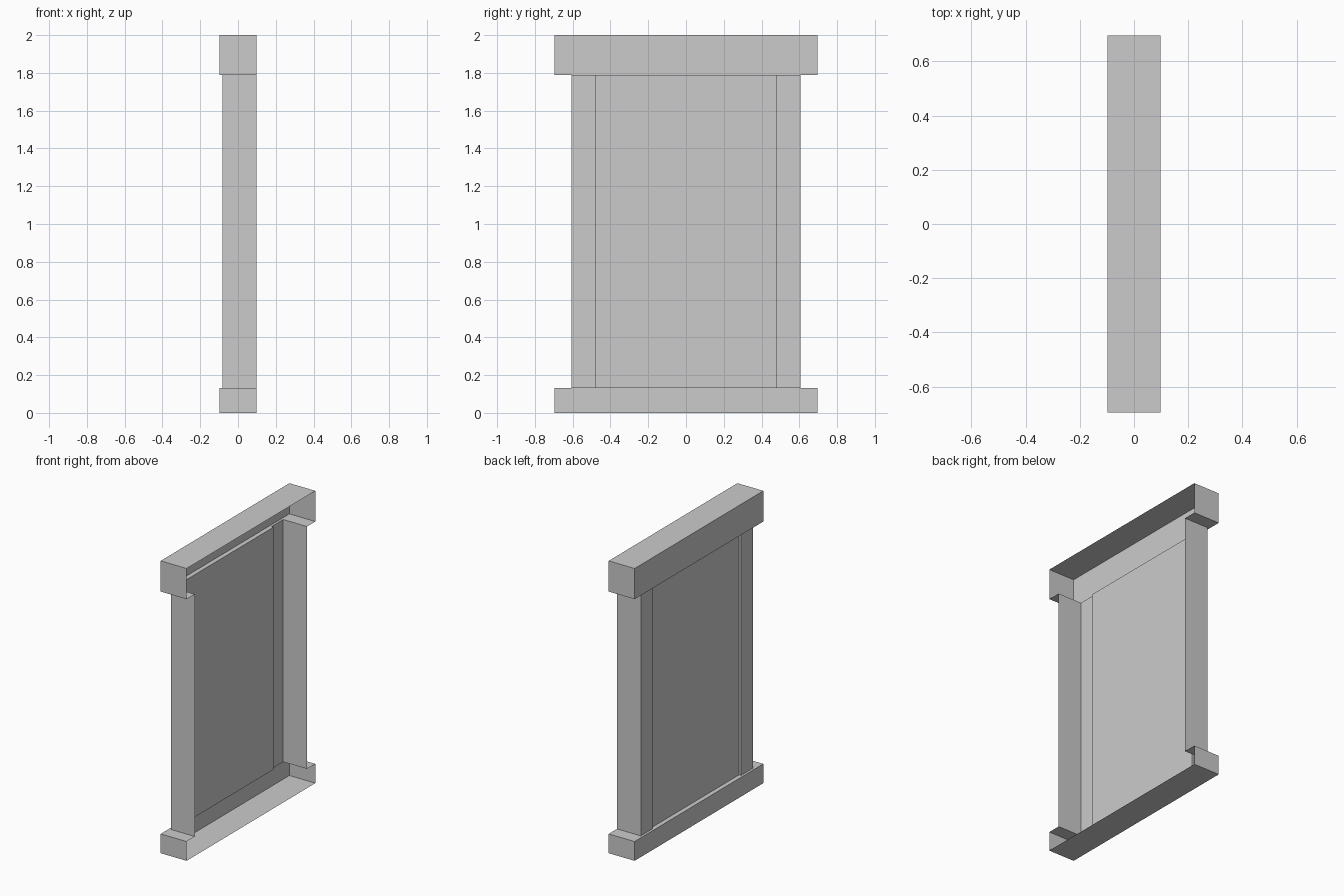
import bpy

if "Cube" in bpy.data.objects:
    bpy.data.objects.remove(bpy.data.objects["Cube"])

# Wall-mounted framed panel: the +x (wall) side is open
XB = 0.098                      # open wall side
X_BEAM, X_POST, X_PANEL = -0.098, -0.082, -0.067
Y_BEAM, Y_OUT, Y_IN = 0.6955, 0.606, 0.478
Z_LOW, Z_HIGH, TOP = 0.132, 1.79, 2.0


def make(name, path, z0, z1, caps=()):
    """Extrude an open plan path upward; caps are (outline, z, faces_up)."""
    verts, faces = [], []
    for a, b in zip(path, path[1:]):
        n = len(verts)
        verts += [(*a, z0), (*a, z1), (*b, z1), (*b, z0)]
        faces.append((n, n + 1, n + 2, n + 3))
    for outline, z, up in caps:
        n = len(verts)
        pts = outline[::-1] if up else outline
        verts += [(x, y, z) for x, y in pts]
        faces.append(tuple(range(n, n + len(pts))))
    mesh = bpy.data.meshes.new(name)
    mesh.from_pydata(verts, [], faces)
    obj = bpy.data.objects.new(name, mesh)
    bpy.context.collection.objects.link(obj)
    return obj


def mirrored(path):
    return [(x, -y) for x, y in reversed(path)]


# Plan outlines
near = [(XB, -Y_OUT), (X_POST, -Y_OUT), (X_POST, -Y_IN), (X_PANEL, -Y_IN)]
far = mirrored(near)
beam = [(XB, -Y_BEAM), (X_BEAM, -Y_BEAM), (X_BEAM, Y_BEAM), (XB, Y_BEAM)]
ledge = beam + (near + far)[::-1]

# Side posts and recessed panel
make("near_post", near, Z_LOW, Z_HIGH)
make("far_post", far, Z_LOW, Z_HIGH)
make("recessed_panel", [near[-1], far[0]], Z_LOW, Z_HIGH)

# Sill and lintel, with ledges running round the posts and panel
make("bottom_sill", beam, 0, Z_LOW, [(beam, 0, False), (ledge, Z_LOW, True)])
make("top_lintel", beam, Z_HIGH, TOP, [(beam, TOP, True), (ledge, Z_HIGH, False)])
